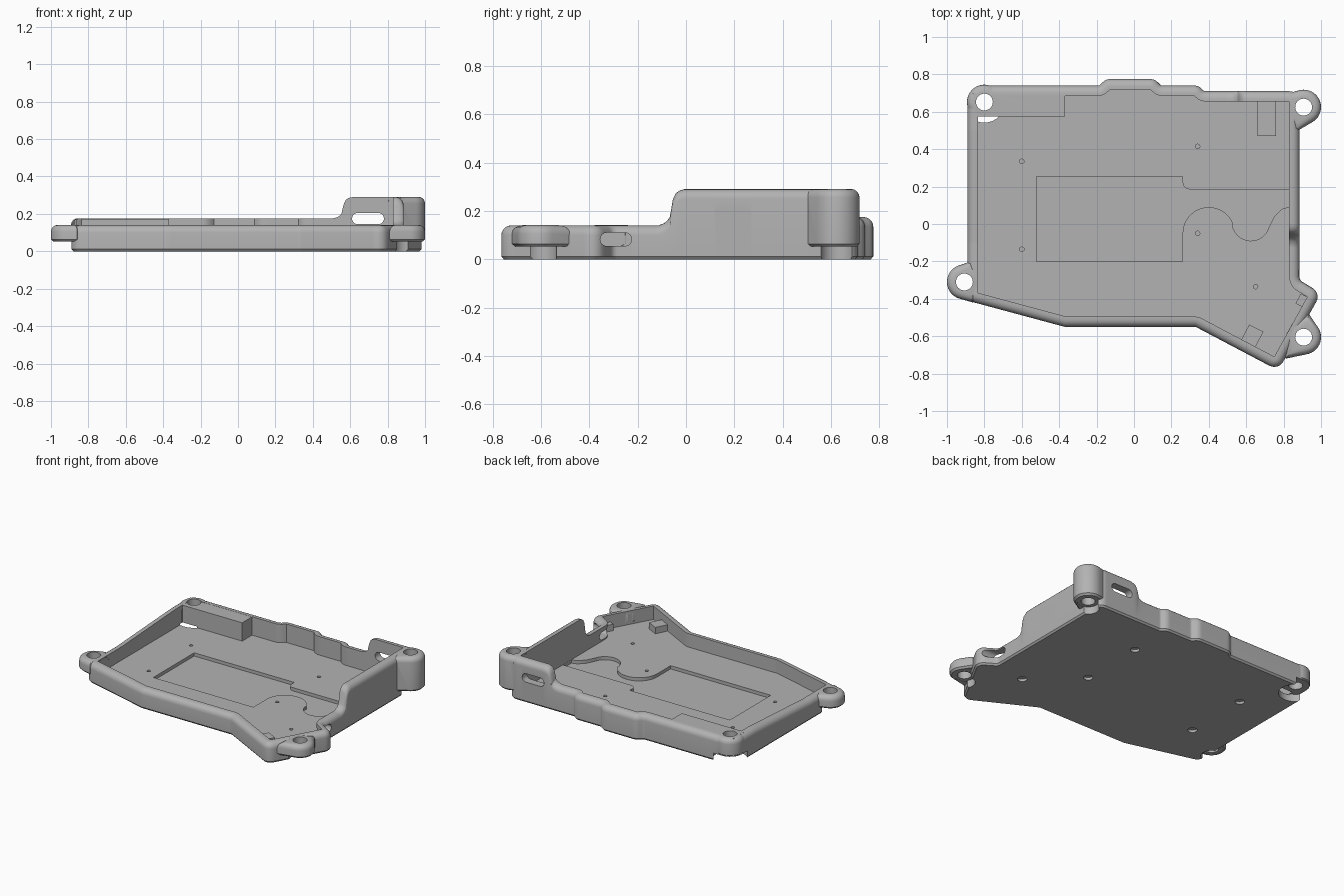
import bpy, bmesh, math
from mathutils import Vector, Matrix
from mathutils.geometry import convex_hull_2d

cube = bpy.data.objects.get("Cube")
if cube:
    bpy.data.objects.remove(cube)

grey = bpy.data.materials.new("matte grey")
grey.use_nodes = True
COLOUR = (0.45, 0.45, 0.45, 1)
grey.diffuse_color = COLOUR
grey.node_tree.nodes["Principled BSDF"].inputs["Base Color"].default_value = COLOUR

WALL, FLOOR, EDGE = 0.055, 0.045, 0.04
LOW, BACK, TALL = 0.14, 0.175, 0.29


def make(name, bm):
    bmesh.ops.recalc_face_normals(bm, faces=bm.faces)
    mesh = bpy.data.meshes.new(name)
    bm.to_mesh(mesh)
    bm.free()
    mesh.materials.append(grey)
    ob = bpy.data.objects.new(name, mesh)
    bpy.context.scene.collection.objects.link(ob)
    return ob


def prism(name, pts, z0, z1, top=0, bottom=0, matrix=None):
    """Extrude a flat outline, optionally rounding its top and bottom rims."""
    bm = bmesh.new()
    face = bm.faces.new([bm.verts.new((p[0], p[1], z0)) for p in pts])
    ext = bmesh.ops.extrude_face_region(bm, geom=[face])
    bmesh.ops.translate(bm, vec=(0, 0, z1 - z0),
                        verts=[v for v in ext["geom"] if isinstance(v, bmesh.types.BMVert)])
    for z, size, segs in ((z1, top, 4), (z0, bottom, 1)):
        if size:
            rim = [e for e in bm.edges if all(abs(v.co.z - z) < 1e-5 for v in e.verts)]
            bmesh.ops.bevel(bm, geom=rim, offset=size, segments=segs, profile=0.5, affect='EDGES')
    if matrix:
        bm.transform(matrix)
    return make(name, bm)


def arc(cx, cy, r, a0, a1, n=16):
    angles = [math.radians(a0 + (a1 - a0) * i / n) for i in range(n + 1)]
    return [(cx + r * math.cos(a), cy + r * math.sin(a)) for a in angles]


def disc(c, r, n=40):
    return arc(c[0], c[1], r, 0, 360 - 360 / n, n - 1)


def rect(x0, x1, y0, y1):
    return [(x0, y0), (x1, y0), (x1, y1), (x0, y1)]


def stadium(u0, u1, v0, v1):
    r, mid = (v1 - v0) / 2, (v0 + v1) / 2
    return arc(u1 - r, mid, r, -90, 90) + arc(u0 + r, mid, r, 90, 270)


def combine(target, tool, operation='DIFFERENCE'):
    mod = target.modifiers.new("combine", 'BOOLEAN')
    mod.operation, mod.solver, mod.object = operation, 'EXACT', tool
    bpy.context.view_layer.objects.active = target
    bpy.ops.object.modifier_apply(modifier=mod.name)
    bpy.data.objects.remove(tool)


def rounded_outline(corners, step=0.012):
    """Sample (point, outward normal) around a polygon with rounded corners."""
    out, n = [], len(corners)
    for i, (x, y, r) in enumerate(corners):
        v = Vector((x, y))
        d1 = (v - Vector(corners[i - 1][:2])).normalized()
        d2 = (Vector(corners[(i + 1) % n][:2]) - v).normalized()
        n1, n2 = Vector((d1.y, -d1.x)), Vector((d2.y, -d2.x))
        miter = (n1 + n2) / (1 + n1.dot(n2))
        s = 1 if d1.cross(d2) > 0 else -1
        for k in range(7):
            nn = n1.slerp(n2, k / 6)
            out.append((v + s * r * (nn - miter), nn))
    full = []
    for (p, a), (q, b) in zip(out, out[1:] + out[:1]):
        count = max(1, int((q - p).length / step)) if a.dot(b) > 0.9999 else 1
        full += [(p.lerp(q, k / count), a) for k in range(count)]
    return full


# Stepped rise from the low wall to the tall corner
RISE = [(-0.055, 0), (-0.025, 0.07), (-0.008, 0.2), (0, 0.36), (0.006, 0.75), (0.022, 0.93), (0.05, 1)]


def rise(t):
    if t <= RISE[0][0]:
        return 0
    for (a, fa), (b, fb) in zip(RISE, RISE[1:]):
        if t <= b:
            return fa + (fb - fa) * (t - a) / (b - a)
    return 1


def wall_height(p):
    low = LOW + (BACK - LOW) * min(1, max(0, (p.y + 0.1) / 0.6))
    return low + (TALL - low) * min(rise(p.x - 0.56), rise(p.y + 0.06))


# Tray: sweep the wall section round the outline, then close floor and base
corners = [(-0.89, -0.41, WALL), (-0.37, -0.55, WALL), (0.33, -0.55, 0.03), (0.772, -0.783, WALL),
           (1.0, -0.37, WALL), (0.885, -0.30, 0.03), (0.885, 0.71, WALL), (0.375, 0.71, 0.02),
           (0.345, 0.74, WALL), (0.145, 0.74, 0.02), (0.11, 0.775, WALL), (-0.15, 0.775, WALL),
           (-0.185, 0.74, 0.02), (-0.89, 0.74, 0.09)]
outline = rounded_outline(corners)
bm = bmesh.new()
columns = []
for p, nrm in outline:
    h = wall_height(p)
    section = [(0.01, 0), (0, 0.012)]
    for k in range(6):
        a = math.radians(18 * k)
        section.append((EDGE * (1 - math.cos(a)), h - EDGE * (1 - math.sin(a))))
    section += [(WALL, h), (WALL, FLOOR)]
    columns.append([bm.verts.new((*(p - nrm * d), z)) for d, z in section])
for a, b in zip(columns, columns[1:] + columns[:1]):
    for k in range(len(a) - 1):
        bm.faces.new((a[k], b[k], b[k + 1], a[k + 1]))
bm.faces.new([c[0] for c in reversed(columns)])
bm.faces.new([c[-1] for c in columns])
bmesh.ops.remove_doubles(bm, verts=bm.verts, dist=1e-4)
tray = make("tray", bm)

# Screw ears: centre, height, points where the neck meets the wall, relief radius
ears = [((-0.907, -0.31), LOW, [(-0.87, -0.2), (-0.86, -0.42)], 0.07),
        ((0.907, -0.605), LOW, [(0.935, -0.48), (0.81, -0.72)], 0.07),
        ((-0.8, 0.652), BACK, [], 0.11),
        ((0.907, 0.625), TALL, [(0.86, 0.49), (0.79, 0.69)], 0.07)]
for c, h, neck, _ in ears:
    pts = [Vector(p) for p in disc(c, 0.093) + neck]
    hull = [pts[i] for i in convex_hull_2d(pts)]
    combine(tray, prism("ear", hull, 0.052, h + 0.001, 0.035, 0.012), 'UNION')

# Clear the ears out of the inside of the tray
inside = []
for p, nrm in outline:
    q = p - nrm * (WALL + 0.001)
    if not inside or (q - inside[-1]).length > 0.003:
        inside.append(q)
if (inside[0] - inside[-1]).length < 0.003:
    inside.pop()
combine(tray, prism("cavity", inside, FLOOR + 0.002, 1))

# Thick block in the back corner
combine(tray, prism("corner_block", rect(-0.86, -0.37, 0.575, 0.7), 0.03, BACK - 0.001), 'UNION')

# Screw holes and the relief under each ear
for c, h, neck, relief in ears:
    combine(tray, prism("relief", disc(c, relief), -0.1, 0.053))
    combine(tray, prism("screw_hole", disc(c, 0.045), -0.2, 1))

# Floor recess with a wavy front edge
recess = ([(-0.52, -0.2), (0.26, -0.2)] + arc(0.4, -0.05, 0.14, 180, 22)
          + arc(0.625, 0.01, 0.1, 190, 345)
          + [(0.75, 0.04), (0.79, 0.08), (0.829, 0.092), (0.829, 0.185), (0.3, 0.185)]
          + arc(0.3, 0.225, 0.04, 265, 180, 6) + [(0.26, 0.255), (-0.52, 0.255)])
combine(tray, prism("recess", recess, 0.022, 0.1))

# Floor screw holes, wide below and narrow above
for c in ((-0.6, 0.335), (-0.6, -0.135), (0.34, 0.415), (0.34, -0.05), (0.65, -0.335)):
    combine(tray, prism("floor_hole", disc(c, 0.012, 16), 0.03, 0.1))
    combine(tray, prism("countersink", disc(c, 0.03, 24), -0.1, 0.018))

# Port openings in the right and back walls
ALONG_X = Matrix(((0, 0, 1, 0), (1, 0, 0, 0), (0, 1, 0, 0), (0, 0, 0, 1)))
ALONG_Y = Matrix(((1, 0, 0, 0), (0, 0, 1, 0), (0, 1, 0, 0), (0, 0, 0, 1)))
combine(tray, prism("side_port", stadium(0.12, 0.27, 0.145, 0.215), 0.78, 1.1, matrix=ALONG_X))
combine(tray, prism("low_port", stadium(-0.355, -0.225, 0.055, 0.11), 0.78, 0.97, matrix=ALONG_X))
combine(tray, prism("back_port", stadium(0.61, 0.78, 0.145, 0.205), 0.6, 0.8, matrix=ALONG_Y))
combine(tray, prism("port_pocket", rect(0.575, 0.825, 0.14, 0.25), 0.6, 0.69, matrix=ALONG_Y))


# Small supports standing on the floor
def support(name, x, y, w, d, top, angle):
    turn = Matrix.Translation((x, y, 0)) @ Matrix.Rotation(math.radians(angle), 4, 'Z')
    return prism(name, rect(-w / 2, w / 2, -d / 2, d / 2), FLOOR - 0.01, top, matrix=turn)


parts = [tray,
         support("port_support", 0.71, 0.565, 0.1, 0.19, 0.062, 0),
         support("front_support", 0.633, -0.597, 0.085, 0.09, 0.09, -27),
         support("side_support", 0.9, -0.41, 0.06, 0.05, 0.09, 61)]

bpy.ops.object.select_all(action='DESELECT')
for ob in parts:
    ob.select_set(True)
bpy.context.view_layer.objects.active = tray
bpy.ops.object.shade_smooth_by_angle(angle=math.radians(30))
